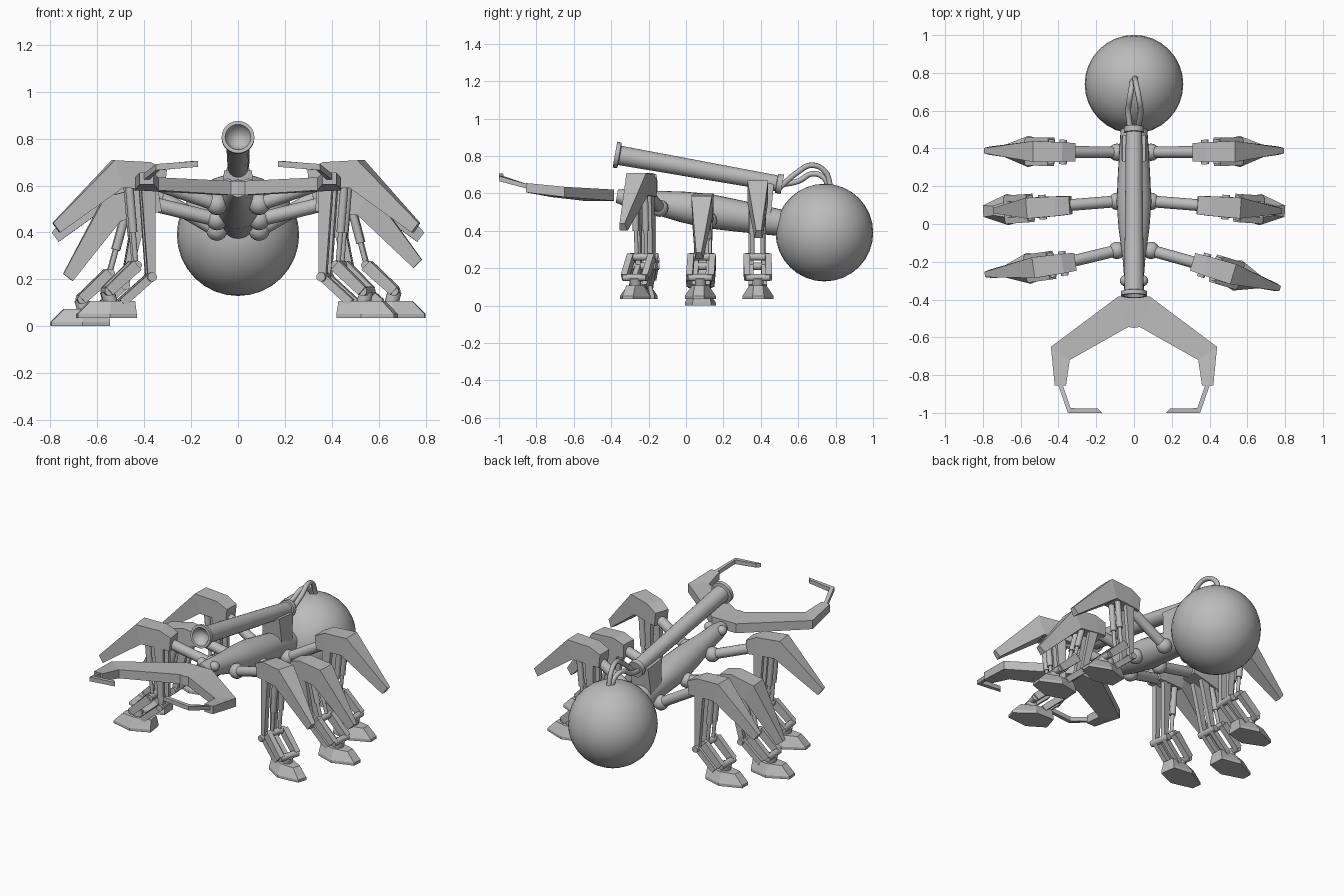
import bpy, bmesh, math
from mathutils import Vector

cube = bpy.data.objects.get("Cube")
if cube:
    bpy.data.objects.remove(cube)

grey = bpy.data.materials.new("plain_grey")
grey.use_nodes = True
COLOR = (0.5, 0.5, 0.5, 1)
grey.diffuse_color = COLOR
grey.node_tree.nodes["Principled BSDF"].inputs["Base Color"].default_value = COLOR


def finish(name, bm, smooth=False):
    bmesh.ops.recalc_face_normals(bm, faces=bm.faces)
    mesh = bpy.data.meshes.new(name)
    bm.to_mesh(mesh)
    bm.free()
    mesh.materials.append(grey)
    ob = bpy.data.objects.new(name, mesh)
    bpy.context.collection.objects.link(ob)
    if smooth:
        bpy.ops.object.select_all(action='DESELECT')
        ob.select_set(True)
        bpy.context.view_layer.objects.active = ob
        bpy.ops.object.shade_smooth_by_angle(angle=math.radians(40))


def loft(name, sections, smooth=False):
    """Skin a row of equal point rings and cap both ends."""
    bm = bmesh.new()
    rings = [[bm.verts.new(p) for p in s] for s in sections]
    n = len(rings[0])
    for a, b in zip(rings, rings[1:]):
        for i in range(n):
            j = (i + 1) % n
            bm.faces.new((a[i], a[j], b[j], b[i]))
    bm.faces.new(rings[0])
    bm.faces.new(rings[-1])
    finish(name, bm, smooth)


def lathe(name, start, end, profile, segs=16):
    """Rings of (fraction along the axis, radius) from start to end."""
    start, end = Vector(start), Vector(end)
    axis = end - start
    q = axis.to_track_quat('Z', 'Y')
    turns = [2 * math.pi * i / segs for i in range(segs)]
    loft(name, [[start + axis * t + q @ Vector((r * math.cos(a), r * math.sin(a), 0))
                 for a in turns] for t, r in profile], True)


def rod(name, start, end, r, segs=12):
    lathe(name, start, end, [(0, r), (1, r)], segs)


def ball(name, center, r, segs=16):
    bm = bmesh.new()
    bmesh.ops.create_uvsphere(bm, u_segments=segs, v_segments=segs // 2, radius=r)
    bmesh.ops.translate(bm, verts=bm.verts, vec=center)
    finish(name, bm, True)


def hose(name, points, r):
    curve = bpy.data.curves.new(name, 'CURVE')
    curve.dimensions = '3D'
    curve.bevel_depth = r
    curve.bevel_resolution = 2
    curve.resolution_u = 6
    sp = curve.splines.new('BEZIER')
    sp.bezier_points.add(len(points) - 1)
    for bp, p in zip(sp.bezier_points, points):
        bp.co = p
        bp.handle_left_type = bp.handle_right_type = 'AUTO'
    curve.materials.append(grey)
    bpy.context.collection.objects.link(bpy.data.objects.new(name, curve))


# Abdomen and body
ball("abdomen_sphere", (0, 0.74, 0.39), 0.261, 32)
lathe("body", (0, -0.37, 0.585), (0, 0.55, 0.435),
      [(0, 0.035), (0.06, 0.05), (0.2, 0.06), (0.38, 0.082), (0.53, 0.092), (0.7, 0.085), (1, 0.068)], 24)

# Cannon: cupped barrel with end collars, a mount and hoses
lathe("cannon_barrel", (0, -0.38, 0.807), (0, 0.515, 0.648),
      [(0.05, 0.01), (0.04, 0.03), (0.02, 0.048), (0, 0.055), (0, 0.07), (0.025, 0.07), (0.03, 0.052),
       (0.965, 0.043), (0.967, 0.052), (1, 0.052)], 24)
loft("cannon_mount", [[(-w, y0, z0), (w, y0, z0), (w, y1, z1), (-w, y1, z1)]
                      for w, y0, z0, y1, z1 in [(0.07, 0.35, 0.47, 0.45, 0.45),
                                                (0.06, 0.33, 0.665, 0.47, 0.65)]])
hose("outer_hose", [(0.02, 0.5, 0.63), (0.035, 0.6, 0.715), (0.025, 0.67, 0.75),
                    (0.01, 0.745, 0.715), (0.005, 0.775, 0.63)], 0.015)
hose("inner_hose", [(-0.02, 0.5, 0.645), (-0.03, 0.6, 0.665), (-0.02, 0.68, 0.705),
                    (-0.01, 0.74, 0.68), (-0.005, 0.76, 0.63)], 0.015)

# Pincers: broad bent jaw and a thin hooked claw on each side
JAW = [(0, -0.385, 0, -0.55, 0.56, 0.62), (0.085, -0.385, 0.03, -0.545, 0.56, 0.62),
       (0.44, -0.65, 0.34, -0.72, 0.58, 0.635), (0.42, -0.855, 0.36, -0.855, 0.605, 0.655)]
CLAW = [(0.402, -0.85, 0.378, -0.85, 0.625, 0.65), (0.35, -1, 0.335, -0.975, 0.665, 0.692),
        (0.17, -1, 0.19, -0.978, 0.68, 0.705)]
for side, s in (("left", 1), ("right", -1)):
    for part, rows in (("jaw", JAW), ("claw", CLAW)):
        loft(f"{side}_{part}", [[(s * ox, oy, hi), (s * ox, oy, lo), (s * ix, iy, lo), (s * ix, iy, hi)]
                                for ox, oy, ix, iy, lo, hi in rows])
    ball(f"{side}_neck_ball", (s * 0.045, -0.3, 0.6), 0.03)

# Armour rows: top u, w, half width, then bottom u, w, half width
ARMOUR = [(0, 0.045, 0.048, 0.01, -0.04, 0.048), (0.07, 0.08, 0.052, 0.07, -0.035, 0.052),
          (0.225, 0.088, 0.055, 0.19, -0.03, 0.055), (0.485, -0.18, 0.014, 0.455, -0.22, 0.022)]


def leg(name, s, shoulder, hip, angle, tilt, shift, drop):
    """Leg in a local frame: u outward, v sideways, w up."""
    u0, yh, wh = hip
    ca, sa = math.cos(math.radians(angle)), math.sin(math.radians(angle))
    ct, st = math.cos(math.radians(tilt)), math.sin(math.radians(tilt))

    def P(u, v, w):
        return Vector((s * (u0 + ca * (u - u0) - sa * v), yh + sa * (u - u0) + ca * v, w))

    def A(u, v, w):
        return P(u0 + u * ct + w * st, v, wh - u * st + w * ct)

    def bar(part, a, b, v, hv, ha, hb):
        d = Vector((b[0] - a[0], b[1] - a[1])).normalized()
        loft(f"{name}_{part}", [[P(u - d.y * h, v - hv, w + d.x * h), P(u - d.y * h, v + hv, w + d.x * h),
                                 P(u + d.y * h, v + hv, w - d.x * h), P(u + d.y * h, v - hv, w - d.x * h)]
                                for (u, w), h in ((a, ha), (b, hb))])

    # Shoulder joint, arm and bent armour shell
    ball(f"{name}_shoulder", (s * 0.09, shoulder[0], shoulder[1]), 0.046)
    rod(f"{name}_arm", (s * 0.09, shoulder[0], shoulder[1]), P(u0 + 0.07, 0, wh), 0.031)
    loft(f"{name}_armour", [[A(u, -h, w), A(u, h, w), A(x, k, z), A(x, -k, z)]
                            for u, w, h, x, z, k in ARMOUR])

    # Thigh struts and pistons down to the knee
    knee, heel = (0.44 + shift, 0.26 - drop), (0.375 + shift, 0.21 - drop)
    ankle_top, ankle_low = (0.56 + shift, 0.15 - drop), (0.50 + shift, 0.10 - drop)
    top = (u0 + 0.08, wh - 0.01)
    rod(f"{name}_hip_axle", P(top[0], -0.05, top[1]), P(top[0], 0.05, top[1]), 0.03)
    for i, v in enumerate((-0.034, 0.034)):
        bar(f"thigh_{i}", top, heel, v, 0.013, 0.03, 0.016)
        start, end = A(0.16, v * 0.8, -0.01), P(knee[0], v * 0.8, knee[1])
        rod(f"{name}_piston_sleeve_{i}", start, start.lerp(end, 0.6), 0.018)
        rod(f"{name}_piston_rod_{i}", start, end, 0.011)

    # Paired ankle linkage with cross axles
    for i, v in enumerate((-0.058, 0.058)):
        bar(f"upper_link_{i}", knee, ankle_top, v, 0.017, 0.026, 0.022)
        bar(f"lower_link_{i}", heel, ankle_low, v * 0.6, 0.014, 0.018, 0.018)
    for i, (u, w) in enumerate((knee, heel, ankle_top)):
        rod(f"{name}_axle_{i}", P(u, -0.065, w), P(u, 0.065, w), 0.02)
    rod(f"{name}_ankle", P(*(ankle_top[0], 0, ankle_top[1])), P(0.54 + shift, 0, 0.08 - drop), 0.03)

    # Pointed foot, wider at the sole
    sole = [(0.44, 0.05), (0.56, 0.083), (0.69, 0.03)]
    crown = [(0.445, 0.036), (0.55, 0.045), (0.635, 0.025)]
    rings = []
    for pts, w in ((sole, 0.035), (sole, 0.052), (crown, 0.108)):
        outline = pts + [(u, -h) for u, h in reversed(pts)]
        rings.append([P(u + shift, v, w - drop) for u, v in outline])
    loft(f"{name}_foot", rings)


# Six legs: shoulder (y, z), hip (u, y, z), then left and right heading, tilt, foot shift and drop
LEGS = [("front", (-0.14, 0.52), (0.31, -0.2, 0.62), (-17, -8), (0, 0), (0, 0), (0, 0)),
        ("middle", (0.12, 0.455), (0.33, 0.1, 0.53), (-4, -4), (8, 16), (0.11, 0.11), (0, 0.035)),
        ("rear", (0.38, 0.41), (0.31, 0.38, 0.58), (1, 1), (0, 0), (0, 0), (0, 0))]
for part, shoulder, hip, angles, tilts, shifts, drops in LEGS:
    for k, (side, s) in enumerate((("left", 1), ("right", -1))):
        leg(f"{part}_{side}", s, shoulder, hip, angles[k], tilts[k], shifts[k], drops[k])
